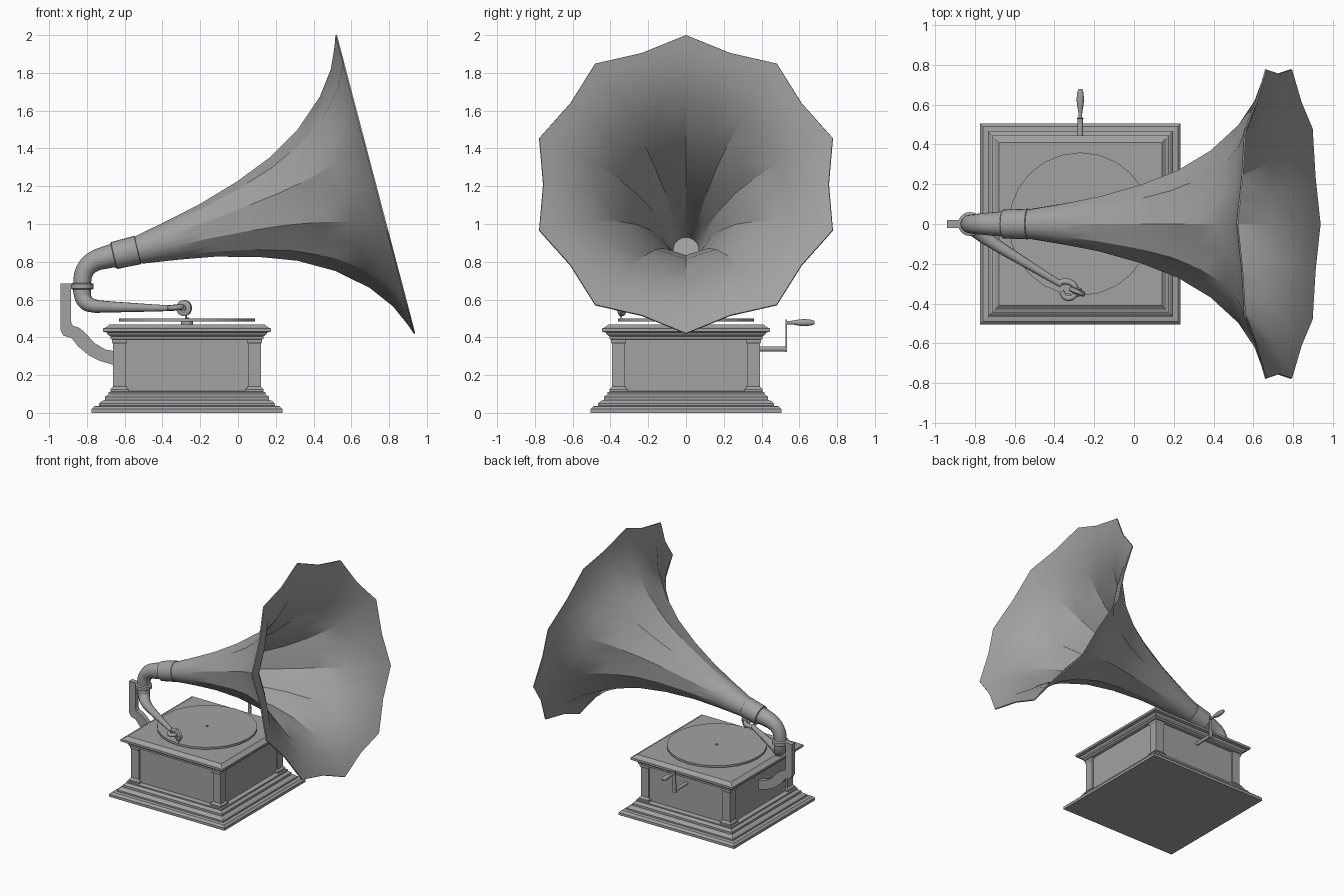
import bpy, bmesh
from math import sin, cos, pi, radians
from mathutils import Vector, Matrix

if "Cube" in bpy.data.objects:
    bpy.data.objects.remove(bpy.data.objects["Cube"], do_unlink=True)

GREY = (0.36, 0.36, 0.36, 1)
mat = bpy.data.materials.new("plain grey")
mat.use_nodes = True
mat.diffuse_color = GREY
mat.node_tree.nodes["Principled BSDF"].inputs["Base Color"].default_value = GREY
CX = -0.27  # cabinet centre


def finish(obj, smooth=0):
    obj.data.materials.clear()
    obj.data.materials.append(mat)
    bpy.ops.object.select_all(action='DESELECT')
    obj.select_set(True)
    bpy.context.view_layer.objects.active = obj
    if smooth:
        bpy.ops.object.shade_smooth_by_angle(angle=radians(smooth))
    return obj


def from_rings(name, rings, smooth=0, cap=True, outward=True):
    """Skin a list of equal-sized point rings."""
    bm = bmesh.new()
    loops = [[bm.verts.new(p) for p in ring] for ring in rings]
    n = len(loops[0])
    for low, high in zip(loops, loops[1:]):
        for i in range(n):
            j = (i + 1) % n
            bm.faces.new((low[i], low[j], high[j], high[i]))
    if cap:
        bm.faces.new(loops[0][::-1])
        bm.faces.new(loops[-1])
    if outward:
        bmesh.ops.recalc_face_normals(bm, faces=bm.faces)
    mesh = bpy.data.meshes.new(name)
    bm.to_mesh(mesh)
    bm.free()
    obj = bpy.data.objects.new(name, mesh)
    bpy.context.collection.objects.link(obj)
    return finish(obj, smooth)


def square_stack(name, profile, x=CX, y=0):
    """Square moulding from (half width, height) steps."""
    corners = ((-1, -1), (1, -1), (1, 1), (-1, 1))
    return from_rings(name, [[(x + h * a, y + h * b, z) for a, b in corners]
                             for h, z in profile])


def turned(name, start, axis, profile, sides=20):
    """Lathe (radius, distance) steps along an axis."""
    turn = Vector((0, 0, 1)).rotation_difference(Vector(axis)).to_matrix()
    start = Vector(start)
    return from_rings(name, [[start + turn @ Vector((r * cos(2 * pi * i / sides),
                                                     r * sin(2 * pi * i / sides), d))
                              for i in range(sides)] for r, d in profile], 35)


def tube(name, points):
    """Tapered pipe through (x, y, z, radius) points."""
    curve = bpy.data.curves.new(name, 'CURVE')
    curve.dimensions = '3D'
    curve.bevel_depth = 1
    curve.bevel_resolution = 4
    curve.resolution_u = 5
    curve.use_fill_caps = True
    spline = curve.splines.new('BEZIER')
    spline.bezier_points.add(len(points) - 1)
    for p, (x, y, z, r) in zip(spline.bezier_points, points):
        p.co = (x, y, z)
        p.radius = r
        p.handle_left_type = p.handle_right_type = 'AUTO'
    obj = bpy.data.objects.new(name, curve)
    bpy.context.collection.objects.link(obj)
    finish(obj)
    bpy.ops.object.convert(target='MESH')
    return finish(bpy.context.view_layer.objects.active, 35)


# Cabinet: stepped plinth, panelled body, corner pillars, lid
square_stack("plinth", [(.505, 0), (.505, .02), (.49, .035), (.465, .038), (.465, .05),
                        (.45, .063), (.435, .068), (.435, .085), (.42, .095),
                        (.415, .1), (.415, .11), (.39, .115)])
square_stack("body", [(.38, .11), (.38, .4)])
for sx in (-1, 1):
    for sy in (-1, 1):
        square_stack("corner_pillar", [(.047, .11), (.047, .125), (.034, .14), (.034, .365),
                                       (.04, .375), (.04, .395)],
                     CX + sx * .357, sy * .357)
square_stack("lid", [(.395, .388), (.405, .392), (.405, .405), (.42, .415), (.425, .425),
                     (.445, .43), (.445, .447), (.43, .452), (.41, .468)])

# Turntable
turned("turntable_hub", (CX, 0, .46), (0, 0, 1), [(.032, 0), (.032, .03)])
turned("record", (CX, 0, .483), (0, 0, 1), [(.36, 0), (.36, .016)], 24)
turned("spindle", (CX, 0, .49), (0, 0, 1), [(.01, 0), (.01, .015)], 10)

# Flared horn: ten ribs with hollow panels between them
rim = Vector((.7275, 0, 1.21))
axis = Vector((.967, 0, .254))
up = Vector((-.254, 0, .967))
side = Vector((0, 1, 0))
flare = [(-1.3, .07), (-1.1, .105), (-.92, .141), (-.7, .203), (-.5, .28), (-.32, .385),
         (-.165, .52), (-.07, .648), (-.02, .76), (0, .817)]
rings = []
for s, r in flare:
    hollow = 1 - .075 * (1 + s / 1.3) ** .5
    centre = rim + axis * s - Vector((0, 0, .011 * s * s))
    ring = []
    for i in range(20):
        k = r * (hollow if i % 2 else 1)
        ring.append(centre + up * (k * cos(pi * i / 10)) + side * (k * sin(pi * i / 10)))
    rings.append(ring)
horn = from_rings("horn", rings, cap=False)
shell = horn.modifiers.new("thickness", 'SOLIDIFY')
shell.thickness = .008
shell.offset = 0
bpy.ops.object.modifier_apply(modifier="thickness")
finish(horn, 30)

# Neck sleeve, elbow and tone arm
turned("neck_sleeve", (-.66, 0, .832), (.97, 0, .23),
       [(.066, 0), (.073, .004), (.077, .13), (.07, .135)])
tube("elbow", [(-.52, 0, .866, .069), (-.6, 0, .845, .068), (-.7, 0, .823, .06),
               (-.765, 0, .8, .054), (-.81, 0, .755, .049), (-.825, 0, .69, .047),
               (-.825, 0, .64, .047), (-.81, -.015, .59, .042), (-.765, -.055, .567, .036),
               (-.7, -.1, .562, .031), (-.55, -.193, .558, .024), (-.42, -.272, .555, .018),
               (-.365, -.305, .555, .016)])
turned("elbow_collar", (-.825, 0, .652), (0, 0, 1),
       [(.05, 0), (.06, .006), (.06, .03), (.05, .036)])

# Crook and sound box
tube("arm_crook", [(-.38, -.296, .555, .016), (-.335, -.29, .557, .016),
                   (-.297, -.315, .56, .015), (-.3, -.36, .56, .014),
                   (-.34, -.372, .557, .014), (-.365, -.34, .555, .014)])
face = Vector((.4, .92, 0)).normalized()
box_at = Vector((-.285, -.34, .555))
turned("sound_box", box_at - face * .014, face,
       [(.032, 0), (.042, .005), (.042, .023), (.032, .028)])
turned("sound_box_boss", box_at - face * .022, face, [(.017, 0), (.017, .044)], 12)
turned("needle", (-.275, -.344, .5), (0, 0, 1), [(.003, 0), (.007, .03)], 8)

# Bracket behind the cabinet
outline = [(-.94, .685), (-.94, .44), (-.925, .41), (-.88, .395), (-.85, .355), (-.79, .305),
           (-.73, .275), (-.645, .25), (-.645, .325), (-.7, .335), (-.76, .37), (-.81, .425),
           (-.84, .45), (-.875, .462), (-.885, .485), (-.885, .655), (-.82, .655),
           (-.82, .685)]
from_rings("support_bracket", [[(x, y, z) for x, z in outline] for y in (-.02, .02)])

# Winding crank
turned("crank_shaft", (CX, .37, .338), (0, 1, 0), [(.014, 0), (.014, .165)], 12)
arm = [(-.016, .322), (.016, .322), (.011, .495), (-.011, .495)]
from_rings("crank_arm", [[(CX + x, y, z) for x, z in arm] for y in (.527, .534)])
turned("crank_handle", (CX, .53, .478), (0, 1, 0),
       [(.009, 0), (.01, .035), (.016, .065), (.019, .095), (.016, .13), (.009, .15)], 12)
